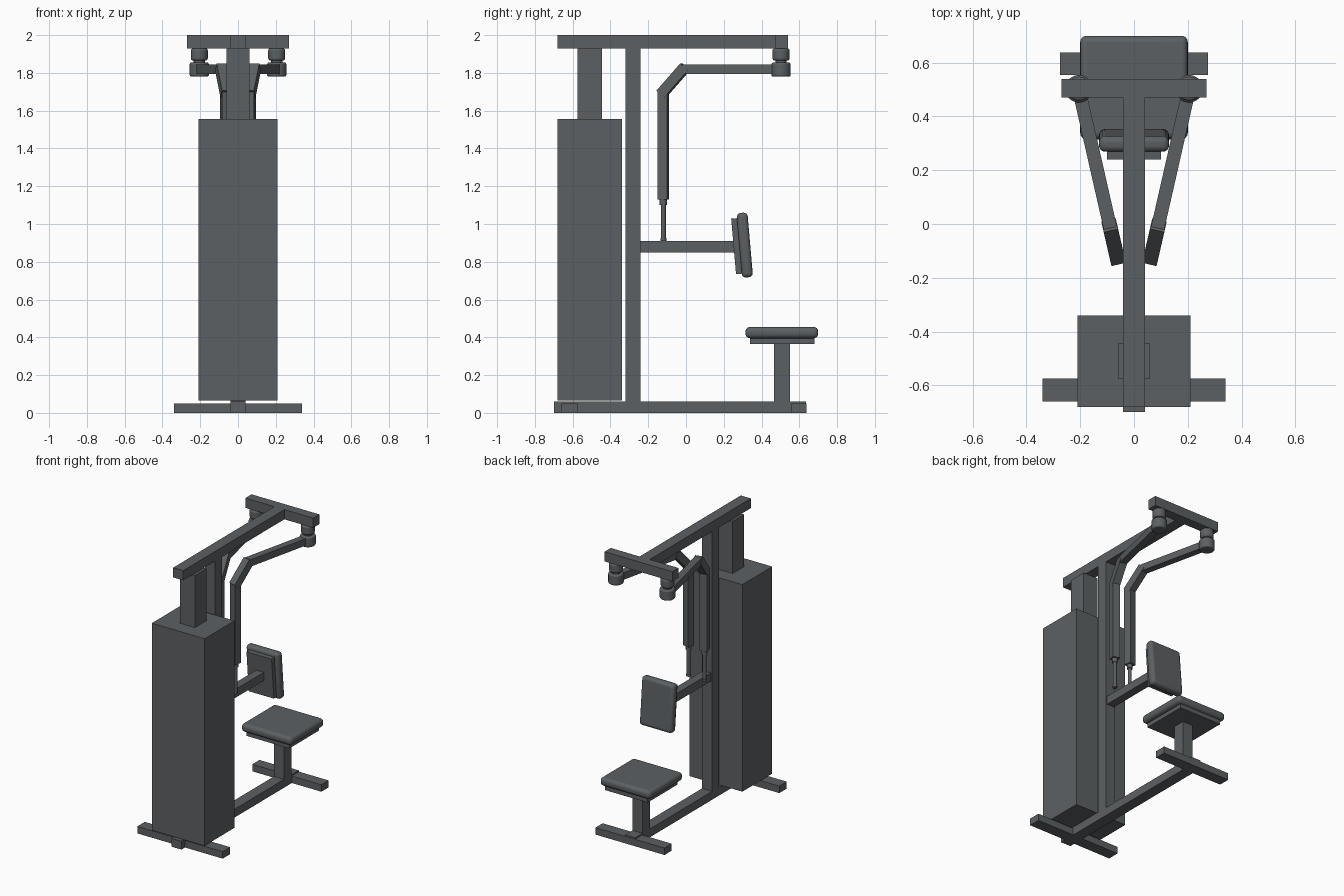
import bpy, math
from mathutils import Vector, Matrix

if "Cube" in bpy.data.objects:
    bpy.data.objects.remove(bpy.data.objects["Cube"])

steel = bpy.data.materials.new("dark_grey")
steel.diffuse_color = (0.108, 0.118, 0.124, 1)
steel.use_nodes = True
steel.node_tree.nodes["Principled BSDF"].inputs["Base Color"].default_value = steel.diffuse_color


def finish(ob, name, smooth=False):
    ob.name = name
    ob.data.materials.append(steel)
    if smooth:
        bpy.ops.object.shade_smooth_by_angle(angle=math.radians(40))
    return ob


def box(name, x, y, z, tilt=0, bevel=0):
    """Box from (min, max) ranges, tilted about its own x axis."""
    lo, hi = Vector((x[0], y[0], z[0])), Vector((x[1], y[1], z[1]))
    bpy.ops.mesh.primitive_cube_add(size=1, location=(lo + hi) / 2)
    ob = bpy.context.object
    ob.scale = hi - lo
    bpy.ops.object.transform_apply(location=False, rotation=False, scale=True)
    ob.rotation_euler.x = tilt
    if bevel:
        m = ob.modifiers.new("rounding", 'BEVEL')
        m.width, m.segments = bevel, 4
    return finish(ob, name, bool(bevel))


def bar(name, a, b, width, side):
    """Square bar from a to b, with one pair of faces square to side."""
    a, b = Vector(a), Vector(b)
    d = (b - a).normalized()
    s = (side - d * side.dot(d)).normalized()
    bpy.ops.mesh.primitive_cube_add(size=1)
    ob = bpy.context.object
    rot = Matrix((s, d.cross(s), d)).transposed().to_4x4()
    ob.data.transform(Matrix.Translation((a + b) / 2) @ rot
                      @ Matrix.Diagonal((width, width, (b - a).length, 1)))
    return finish(ob, name)


def rod(name, x, y, z, r, bevel=0):
    bpy.ops.mesh.primitive_cylinder_add(vertices=32, radius=r, depth=z[1] - z[0],
                                        location=(x, y, sum(z) / 2))
    ob = bpy.context.object
    if bevel:
        m = ob.modifiers.new("rounding", 'BEVEL')
        m.width, m.segments, m.limit_method = bevel, 3, 'ANGLE'
    return finish(ob, name, True)


def sym(w):
    return (-w, w)


# Base and feet
box("base_rail", sym(.04), (-.70, .635), (0, .06))
box("rear_foot", sym(.34), (-.66, -.575), (0, .05))
box("front_foot", sym(.275), (.555, .637), (0, .05))

# Weight tower and frame
box("weight_cabinet", sym(.21), (-.68, -.34), (.065, 1.555))
box("tower_neck", sym(.06), (-.575, -.445), (1.555, 1.93))
box("main_post", sym(.04), (-.32, -.24), (.06, 1.93))
box("top_beam", sym(.04), (-.68, .50), (1.93, 2.0))
box("top_crossbar", sym(.27), (.47, .54), (1.93, 2.0))

# Seat
box("seat_post", sym(.04), (.465, .55), (.06, .37))
box("seat_plate", sym(.17), (.34, .68), (.365, .40))
box("seat_cushion", sym(.20), (.315, .70), (.395, .455), bevel=.024)

# Backrest
lean = math.radians(5)
box("backrest_arm", sym(.03), (-.24, .262), (.85, .91))
box("backrest_plate", sym(.10), (.252, .287), (.735, 1.03), lean)
box("backrest_cushion", sym(.13), (.282, .34), (.717, 1.06), lean, .022)

# Swing arms, one per side
for s, tag in ((-1, "left"), (1, "right")):
    hub = Vector((s * .205, .50, 1.82))
    elbow = Vector((s * .088, -.015, 1.82))
    knee = Vector((s * .064, -.12, 1.70))
    side = (hub - elbow).cross(Vector((0, 0, 1))).normalized()
    rod(tag + "_upper_pivot", s * .205, .503, (1.865, 1.93), .045, .012)
    rod(tag + "_pivot_pin", s * .205, .503, (1.84, 1.88), .03)
    rod(tag + "_lower_pivot", s * .205, .503, (1.78, 1.855), .051, .01)
    bar(tag + "_swing_arm", hub, elbow, .05, side)
    over = (elbow - knee).normalized() * .016
    bar(tag + "_arm_bend", elbow + over, knee - over, .055, side)
    bar(tag + "_arm_drop", knee, (knee.x, knee.y, 1.13), .052, side)
    rod(tag + "_grip_collar", knee.x, knee.y, (1.10, 1.135), .019)
    rod(tag + "_grip", knee.x, knee.y, (.915, 1.11), .013)
    rod(tag + "_grip_end", knee.x, knee.y, (.91, .925), .016)
